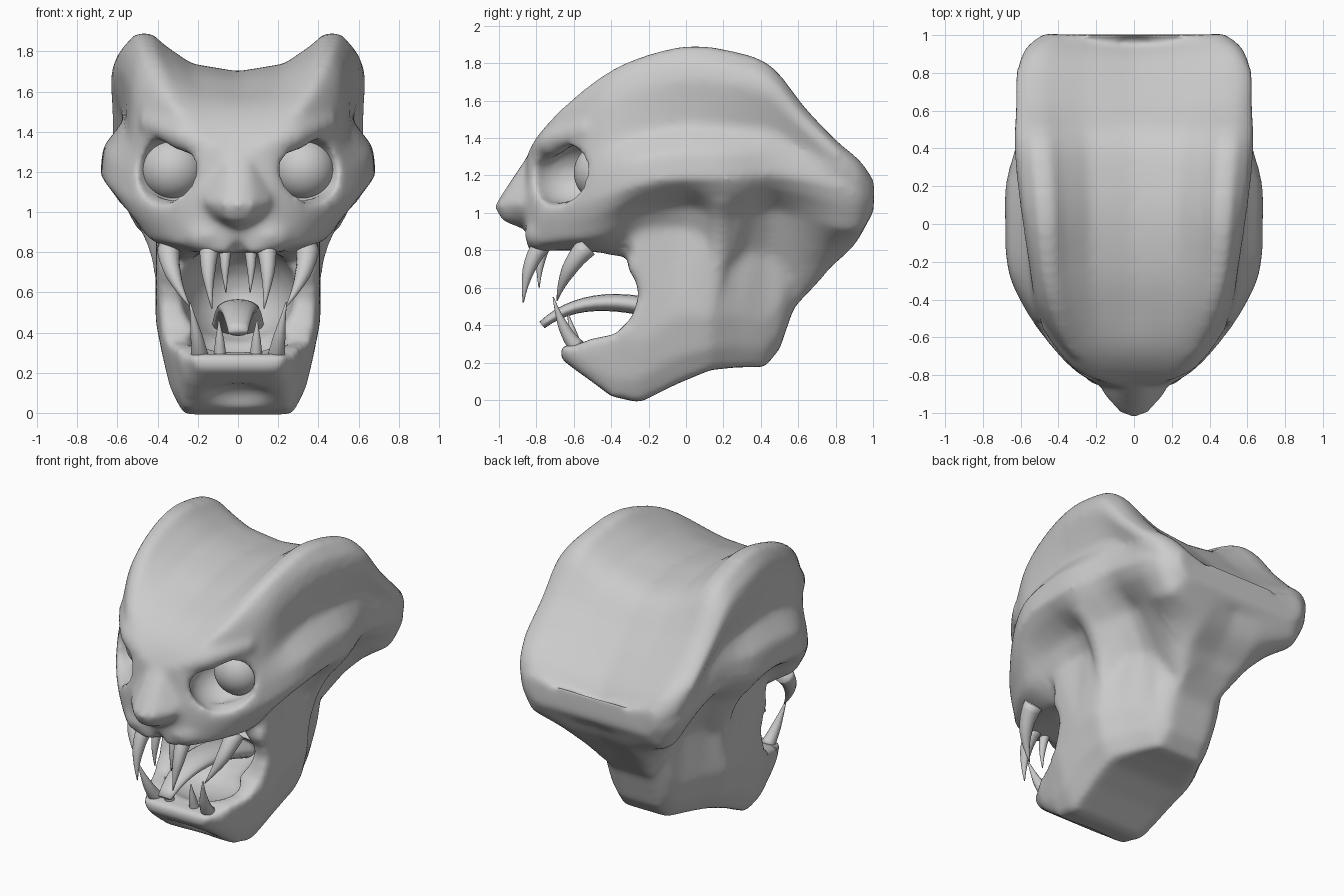
import bpy, bmesh, math
from mathutils import Vector, Matrix

if "Cube" in bpy.data.objects:
    bpy.data.objects.remove(bpy.data.objects["Cube"])


def make(name, bm):
    bmesh.ops.triangulate(bm, faces=bm.faces[:])
    bmesh.ops.recalc_face_normals(bm, faces=bm.faces[:])
    me = bpy.data.meshes.new(name)
    bm.to_mesh(me)
    bm.free()
    me.shade_smooth()
    ob = bpy.data.objects.new(name, me)
    bpy.context.collection.objects.link(ob)
    return ob


def skin(name, rings):
    """Closed solid through a series of equal rings."""
    bm = bmesh.new()
    rv = [[bm.verts.new(p) for p in r] for r in rings]
    n = len(rv[0])
    for a, b in zip(rv, rv[1:]):
        for i in range(n):
            j = (i + 1) % n
            bm.faces.new((a[i], a[j], b[j], b[i]))
    bm.faces.new(rv[0])
    bm.faces.new(rv[-1])
    return make(name, bm)


def spline(rows, sub=3):
    """Extra rows between the given ones, on a smooth curve."""
    out = []
    for i in range(len(rows) - 1):
        q = [rows[max(i - 1, 0)], rows[i], rows[i + 1], rows[min(i + 2, len(rows) - 1)]]
        for k in range(sub):
            t = k / sub
            out.append([b + .5 * t * (c - a + t * (2 * a - 5 * b + 4 * c - d + t * (3 * (b - c) + d - a)))
                        for a, b, c, d in zip(*q)])
    return out + [rows[-1]]


def mirror_ring(y, half):
    """Full ring from a half profile (x, z) running top centre to bottom centre."""
    full = half + [(-x, z) for x, z in half[-2:0:-1]]
    dent = 0.06 * min(1, max(0, (y - .55) / .35))
    return [(x, y - dent * (1 - min(1, abs(x) / 0.45)), z) for x, z in full]


def tube(name, pts, radii, flat=1.0, s=1, seg=8, n=12):
    """Tapered tube along a three-point curve; flat widens it in x."""
    a, b, c = [Vector((p[0] * s, p[1], p[2])) for p in pts]
    rings = []
    for k in range(seg + 1):
        t = k / seg
        p = a * (1 - t) ** 2 + b * 2 * t * (1 - t) + c * t * t
        d = ((b - a) * (1 - t) + (c - b) * t).normalized()
        u = Vector((1, 0, 0))
        u = (u - d * u.dot(d)).normalized()
        v = d.cross(u)
        i = min(int(t * 2), 1)
        r = radii[i] + (radii[i + 1] - radii[i]) * (t * 2 - i)
        rings.append([p + u * (r * flat * math.cos(q * math.tau / n)) + v * (r * math.sin(q * math.tau / n))
                      for q in range(n)])
    return skin(name, rings)


def blob(name, loc, rad, sub=3):
    bm = bmesh.new()
    bmesh.ops.create_icosphere(bm, subdivisions=sub, radius=1,
                               matrix=Matrix.Translation(loc) @ Matrix.Diagonal((*rad, 1)))
    return make(name, bm)


def hull(name, pts):
    bm = bmesh.new()
    for x, y, z in pts:
        for s in ((1, -1) if x else (1,)):
            bm.verts.new((x * s, y, z))
    bmesh.ops.convex_hull(bm, input=bm.verts[:])
    return make(name, bm)


# Skull: y, centre top, crest x, crest z, crest outer x, temple x, cheek x, cheek z, low x, low z, bottom z
skull = [
    (-.85, 1.30, .11, 1.32, .15, .17, .19, 1.05, .17, .85, .80),
    (-.78, 1.42, .23, 1.43, .27, .28, .31, 1.00, .28, .84, .79),
    (-.65, 1.53, .34, 1.57, .40, .41, .44, 1.02, .38, .85, .80),
    (-.45, 1.61, .41, 1.73, .51, .53, .58, 1.08, .46, .88, .78),
    (-.25, 1.67, .45, 1.83, .55, .55, .67, 1.15, .47, .99, .75),
    (0.00, 1.70, .46, 1.89, .59, .56, .685, 1.18, .46, 1.04, .70),
    (0.22, 1.69, .47, 1.87, .62, .57, .68, 1.18, .51, .98, .60),
    (0.45, 1.64, .49, 1.79, .64, .57, .62, 1.20, .40, 1.02, .57),
    (0.63, 1.48, .51, 1.57, .635, .58, .61, 1.18, .45, .98, .58),
    (0.80, 1.33, .51, 1.39, .63, .61, .61, 1.15, .50, .92, .71),
    (0.93, 1.21, .50, 1.28, .57, .58, .57, 1.10, .48, .91, .82),
    (1.01, 1.10, .42, 1.17, .47, .48, .47, 1.08, .41, 1.01, .96),
]
rings = []
for y, zc, xr, zr, xo, xt, xm, zm, xl, zl, zb in spline(skull):
    h = zr - zm
    xb = xl * (.6 if y < .25 else .42)
    rings.append(mirror_ring(y, [(0, zc), (xr * .5, zc + .2 * (zr - zc)), (xr * .8, zr - .3 * (zr - zc)),
                                 (xr * .93, zr), (xr + .35 * (xo - xr), zr), (xo - .02, zr - .12 * h),
                                 (xo, zr - .25 * h), (xt, zr - .6 * h), (xm * .98, zm + .2 * h), (xm, zm),
                                 (xm * .7 + xl * .3, zm * .6 + zl * .4), (xl, zl), (xb, zb), (0, zb)]))
head = skin("head", rings)

# Lower jaw and tapering neck: y, top x, top z, middle x, middle z, bottom x, bottom z
jaw = [
    (-.67, .22, .35, .23, .27, .19, .22),
    (-.55, .30, .38, .29, .25, .24, .13),
    (-.40, .36, .42, .33, .25, .26, .02),
    (-.25, .41, .95, .38, .30, .27, -.015),
    (-.05, .39, .95, .41, .45, .29, .085),
    (.13, .41, .95, .41, .45, .30, .16),
    (.28, .34, .95, .33, .45, .23, .175),
    (.42, .29, .95, .26, .42, .16, .175),
    (.50, .28, .95, .24, .50, .14, .27),
    (.58, .29, .95, .22, .70, .15, .49),
    (.75, .30, .95, .24, .78, .17, .65),
    (.88, .30, .95, .27, .89, .20, .80),
]
jaw_part = skin("jaw", [mirror_ring(y, [(0, zt), (xt, zt), (xm, zm), (xb * .4 + xm * .6, zm * .4 + zb * .6),
                                        (xb, zb), (0, zb)])
                        for y, xt, zt, xm, zm, xb, zb in jaw])

# Nose
nose = hull("nose", [(0, -1.03, 1.035), (.08, -1.0, 1.04), (.05, -.98, .96), (.17, -.90, 1.05),
                     (.13, -.87, .98), (.14, -.80, 1.08), (.05, -.87, 1.27), (.08, -.70, 1.36),
                     (.12, -.70, .92), (0, -.90, .92)])
steps = [(jaw_part, 'UNION'), (nose, 'UNION')]
# Eye sockets, then brow, cheekbone, jaw ridge and lip pads on both sides
for s in (1, -1):
    steps.append((blob("socket", (.325 * s, -.63, 1.205), (.195, .215, .175)), 'DIFFERENCE'))
for s in (1, -1):
    steps += [
        (tube("brow", [(.09, -.79, 1.29), (.27, -.77, 1.39), (.46, -.51, 1.45)], (.055, .08, .05), s=s), 'UNION'),
        (tube("cheekbone", [(.56, -.34, 1.14), (.46, -.57, 1.0), (.20, -.74, .99)], (.05, .055, .06), s=s), 'UNION'),
        (tube("jaw_ridge", [(.54, .19, 1.12), (.31, .20, .88), (.36, .12, .45)], (.09, .07, .05), s=s), 'UNION'),
        (blob("lip_pad", (.15 * s, -.755, .885), (.135, .11, .095)), 'UNION')]
# Open mouth: side opening, throat, floor and split in the upper lip
side = [(-1.2, .285), (-.58, .295), (-.5, .33), (-.38, .35), (-.29, .44), (-.255, .55), (-.265, .63),
        (-.32, .715), (-.43, .785), (-.6, .80), (-.84, .795), (-1.2, .795)]
steps += [(skin("mouth_gap", [[(x, y, z) for y, z in side] for x in (-1.1, 1.1)]), 'DIFFERENCE'),
          (blob("throat", (0, -.3, .6), (.29, .45, .27)), 'DIFFERENCE'),
          (blob("mouth_floor", (0, -.36, .36), (.25, .22, .10)), 'DIFFERENCE'),
          (blob("lip_split", (0, -.88, .80), (.05, .1, .07)), 'DIFFERENCE'),
          (blob("chin_hollow", (0, -.53, .04), (.20, .12, .11)), 'DIFFERENCE')]

# Fuse all flesh into one smooth skin
for ob, op in steps:
    ob.hide_render = True
    m = head.modifiers.new(ob.name, 'BOOLEAN')
    m.operation, m.solver, m.object = op, 'EXACT', ob
m = head.modifiers.new("skin", 'REMESH')
m.mode, m.voxel_size = 'VOXEL', .02
m = head.modifiers.new("soften", 'SMOOTH')
m.factor, m.iterations = .5, 16
dg = bpy.context.evaluated_depsgraph_get()
fused = bpy.data.meshes.new_from_object(head.evaluated_get(dg))
head.modifiers.clear()
head.data = fused
fused.shade_smooth()
for ob, _ in steps:
    bpy.data.objects.remove(ob)

# Eyes and teeth: root, middle, tip, root radius
teeth = {
    "upper_fang": ([(.345, -.53, .82), (.35, -.65, .70), (.24, -.69, .53)], .06),
    "front_fang": ([(.14, -.77, .83), (.16, -.86, .72), (.13, -.87, .52)], .052),
    "upper_incisor": ([(.06, -.75, .84), (.07, -.79, .74), (.06, -.785, .60)], .034),
    "lower_fang": ([(.19, -.58, .28), (.20, -.66, .36), (.24, -.71, .55)], .045),
    "lower_incisor": ([(.09, -.58, .27), (.09, -.61, .36), (.095, -.63, .46)], .034),
}
for s in (1, -1):
    blob("eye", (.325 * s, -.445, 1.215), (.158, .155, .158), 4)
    for name, (pts, r) in teeth.items():
        tube(name, pts, (r, r * .65, .003), s=s)

# Tongue
tube("tongue", [(0, -.77, .40), (0, -.50, .63), (0, .05, .42)], (.022, .045, .06), flat=2.2, seg=14, n=16)
